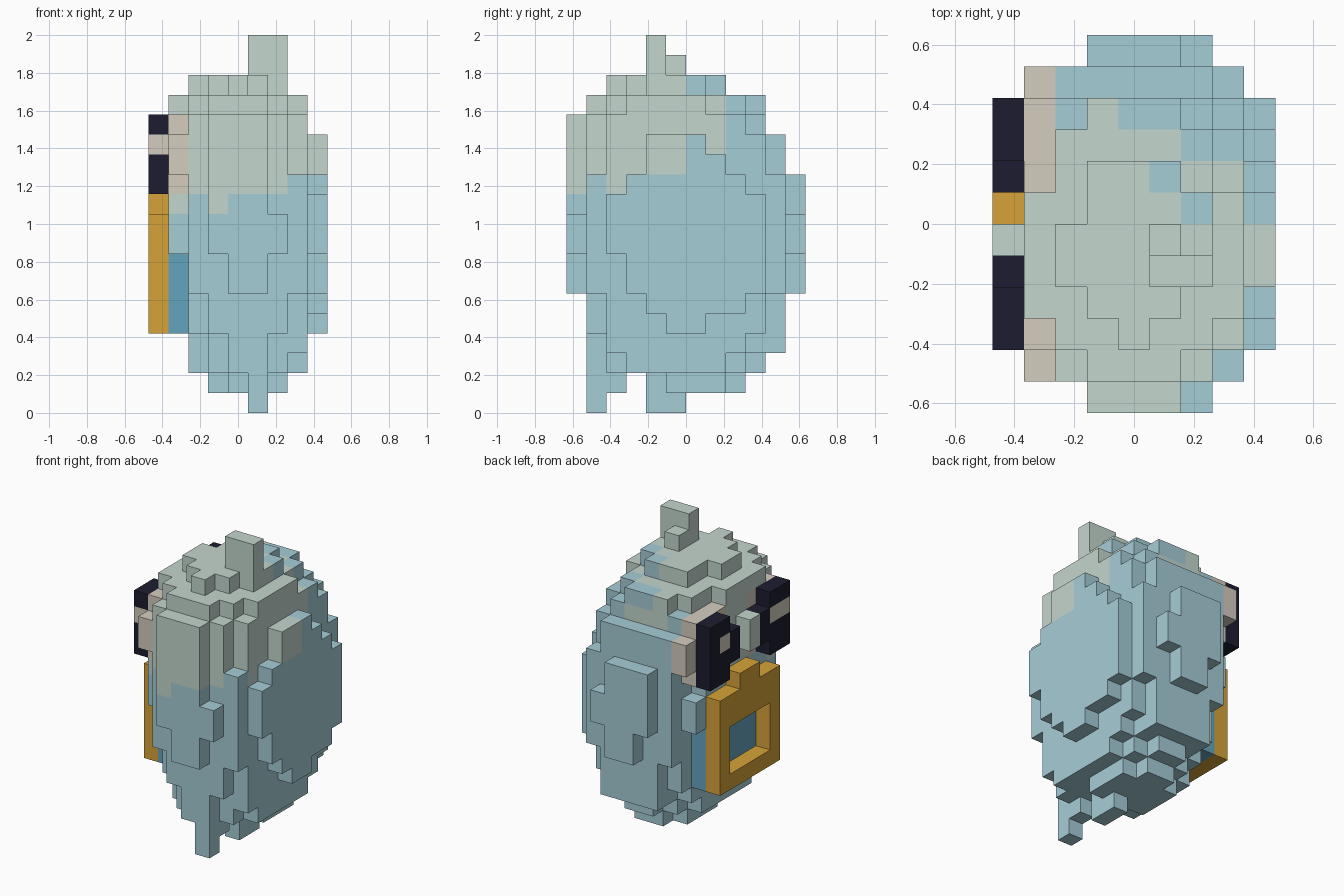
import bpy
import bmesh
from mathutils import Vector

default_cube = bpy.data.objects.get("Cube")
if default_cube:
    bpy.data.objects.remove(default_cube, do_unlink=True)

UNIT = 2 / 19
ORIGIN = Vector((-4.5, -6, 0))


def make_material(name, colour):
    material = bpy.data.materials.new(name)
    material.use_nodes = True
    rgba = (*colour, 1)
    material.diffuse_color = rgba
    shader = material.node_tree.nodes["Principled BSDF"]
    shader.inputs["Base Color"].default_value = rgba
    shader.inputs["Roughness"].default_value = 0.9
    return material


materials = {
    "pale_blue": make_material("pale_blue", (0.38, 0.61, 0.68)),
    "sage": make_material("sage", (0.55, 0.67, 0.61)),
    "beige": make_material("beige", (0.66, 0.61, 0.52)),
    "navy": make_material("navy", (0.012, 0.012, 0.03)),
    "gold": make_material("gold", (0.67, 0.37, 0.04)),
    "window_blue": make_material("window_blue", (0.13, 0.37, 0.51)),
}

# Every filled block, mapped to its part and colour
blocks = {}


def fill(part, colour, xs, ys, zs):
    """Fill an inclusive range of blocks; colour is a name or a rule."""
    for x in range(xs[0], xs[-1] + 1):
        for y in range(ys[0], ys[-1] + 1):
            for z in range(zs[0], zs[-1] + 1):
                name = colour(x, y, z) if callable(colour) else colour
                blocks[x, y, z] = (part, name)


def clear(xs, ys, zs):
    for x in range(xs[0], xs[-1] + 1):
        for y in range(ys[0], ys[-1] + 1):
            for z in range(zs[0], zs[-1] + 1):
                blocks.pop((x, y, z), None)


def shell_colour(x, y, z):
    """Sage cap over the upper front, pale blue elsewhere."""
    floor, reach = 11, 8
    if x == 8:
        floor, reach = 12, 5
    elif x == 7:
        floor, reach = (11 if y == 2 else 12 if y < 6 else 13), 7
    elif x == 6:
        reach = 7
    return "sage" if z >= floor and y <= reach else "pale_blue"


def shell(part, xs, ys, zs):
    fill(part, shell_colour, xs, ys, zs)


# Rounded body: upper layers, then stepped layers narrowing to the base
shell("body", (2, 6), (2, 9), (4, 14))
shell("body", (2, 6), (2, 8), (15,))
shell("body", (3, 5), (9,), (15,))
fill("body", "sage", (3, 5), (9,), (14,))
fill("body", "sage", (3,), (9,), (15,))
shell("body", (2, 6), (3, 8), (3,))
shell("body", (3, 6), (2, 9), (3,))
shell("body", (2, 7), (3, 7), (2,))
shell("body", (3, 6), (2, 8), (2,))
shell("body", (4, 5), (9,), (2,))
shell("body", (3, 6), (5, 7), (1,))
shell("body", (4, 5), (4, 8), (1,))
shell("body", (5,), (4, 5), (0,))

# Flat panel at the back with a raised cross
shell("back_panel", (3, 6), (10,), (3, 13))
shell("back_panel", (2,), (10,), (6, 13))
shell("back_panel", (7,), (10,), (6, 11))
shell("back_cross", (3, 5), (11,), (8, 11))
shell("back_cross", (6,), (11,), (8, 9))
shell("back_cross", (4, 5), (11,), (6, 7))

# Front panel, raised cross and the thin tail below it
shell("front_panel", (2, 6), (1,), (6, 14))
shell("front_panel", (3, 6), (1,), (4, 5))
shell("front_panel", (3, 5), (1,), (15,))
shell("front_panel", (4, 5), (1,), (2, 3))
fill("front_panel", "pale_blue", (7,), (1,), (6, 11))
shell("front_cross", (3, 5), (0,), (8, 14))
shell("front_cross", (6,), (0,), (8, 9))
shell("front_cross", (4, 5), (0,), (6, 7))
fill("front_cross", "sage", (3,), (0,), (10,))
shell("tail", (5,), (1,), (0, 1))
shell("tail", (5,), (2,), (1,))

# Left flank, built from rows of (first y, last y, first z, last z)
inner_rows = [(2, 8, 3, 3), (2, 9, 4, 13), (2, 8, 14, 14), (3, 6, 15, 15)]
outer_rows = [(5, 6, 4, 4), (4, 8, 5, 5), (3, 9, 6, 7), (2, 9, 8, 10),
              (3, 8, 11, 11), (4, 7, 12, 12), (4, 6, 13, 13)]
for part, x, rows in (("inner_flank", 7, inner_rows),
                      ("outer_flank", 8, outer_rows)):
    for y0, y1, z0, z1 in rows:
        shell(part, (x,), (y0, y1), (z0, z1))

# Cap steps and the upright stem
shell("cap", (2, 6), (4, 5), (16,))
shell("cap", (3, 5), (6, 7), (16,))
shell("cap", (3, 5), (3,), (16,))
shell("cap", (4,), (2,), (16,))
fill("cap", "pale_blue", (5,), (7,), (16,))
fill("cap", "pale_blue", (6,), (6,), (16,))
fill("stem", "sage", (5, 6), (4,), (16, 18))
fill("stem", "sage", (5,), (5,), (17,))

# Face wall behind the eyes, and the nose
shell("face", (1,), (2, 9), (8, 9))
shell("face", (1,), (2, 8), (10,))
shell("face", (1,), (3, 8), (11, 13))
shell("face", (1,), (3, 6), (14, 15))
fill("face", "sage", (1,), (2,), (10,))
fill("nose", "sage", (0,), (5,), (12, 13))


def mirrored(y, side):
    return y if side > 0 else 11 - y


# Eyes and their pale surrounds, mirrored across the face
for side, label in ((1, "back"), (-1, "front")):
    for y in (7, 8, 9):
        fill(label + "_eye_surround", "beige", (1,), (mirrored(y, side),), (11, 14))
    fill(label + "_eye_surround", "beige", (1,), (mirrored(10, side),), (12, 13))
    for y in (8, 9):
        fill(label + "_eye", "navy", (0,), (mirrored(y, side),), (11, 14))
    fill(label + "_eye", "navy", (0,), (mirrored(7, side),), (12, 13))
    fill(label + "_eye", "beige", (0,), (mirrored(8, side),), (13,))
fill("front_eye", "beige", (0,), (2,), (13,))

# Gold frame with an open centre and a blue pane behind it
fill("gold_frame", "gold", (0,), (3, 8), (4, 9))
clear((0,), (4, 7), (5, 7))
fill("gold_frame", "gold", (0,), (5, 6), (10,))
fill("window_pane", "window_blue", (1,), (3, 8), (4, 7))


def build_part(part):
    """Make a mesh of the exposed sides of one part's blocks."""
    bm = bmesh.new()
    used = []
    for cell, (owner, colour) in blocks.items():
        if owner != part:
            continue
        centre = Vector(cell) + Vector((0.5, 0.5, 0.5)) + ORIGIN
        for axis in range(3):
            for sign in (-1, 1):
                neighbour = list(cell)
                neighbour[axis] += sign
                if tuple(neighbour) in blocks:
                    continue
                normal, across, along = Vector(), Vector(), Vector()
                normal[axis] = sign / 2
                across[(axis + 1) % 3] = sign / 2
                along[(axis + 2) % 3] = 1 / 2
                corners = (-across - along, across - along,
                           across + along, -across + along)
                verts = [bm.verts.new((centre + normal + c) * UNIT) for c in corners]
                face = bm.faces.new(verts)
                if colour not in used:
                    used.append(colour)
                face.material_index = used.index(colour)
    bmesh.ops.remove_doubles(bm, verts=bm.verts, dist=UNIT / 100)
    mesh = bpy.data.meshes.new(part)
    bm.to_mesh(mesh)
    bm.free()
    for colour in used:
        mesh.materials.append(materials[colour])
    obj = bpy.data.objects.new(part, mesh)
    bpy.context.scene.collection.objects.link(obj)


for part in dict.fromkeys(owner for owner, colour in blocks.values()):
    build_part(part)
